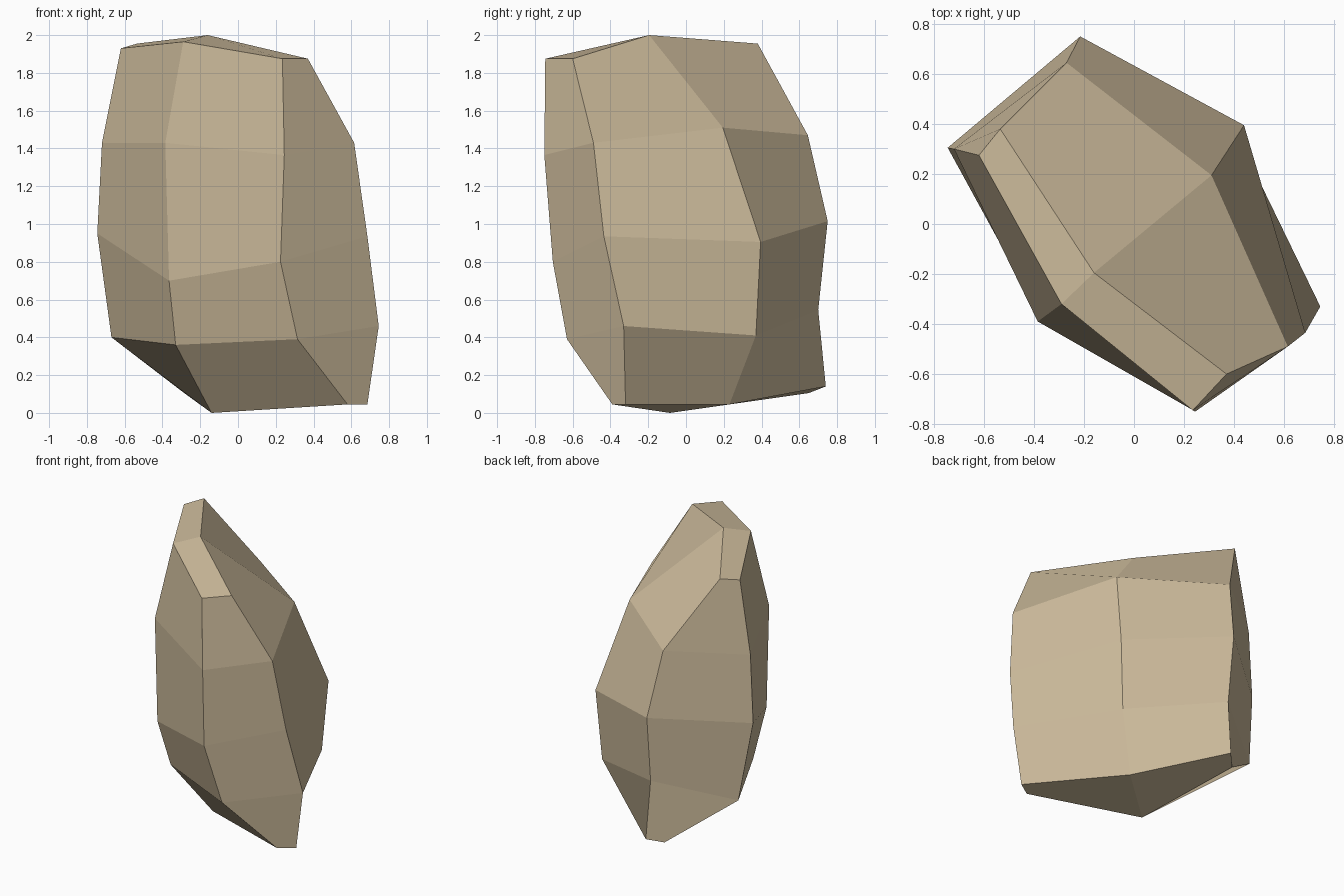
import bpy
import bmesh
from mathutils import Vector

default_cube = bpy.data.objects.get("Cube")
if default_cube:
    bpy.data.objects.remove(default_cube, do_unlink=True)


def make_material(name, colour):
    material = bpy.data.materials.new(name)
    material.use_nodes = True
    material.diffuse_color = colour
    shader = next(n for n in material.node_tree.nodes if n.type == "BSDF_PRINCIPLED")
    shader.inputs["Base Color"].default_value = colour
    shader.inputs["Roughness"].default_value = 0.9
    return material


# Six ridge lines of the boulder, each followed from the crown down to the base
front_ridge = [(.235, -.745, 1.875), (.245, -.75, 1.365), (.225, -.705, .8),
               (.315, -.63, .39), (.58, -.39, .045)]
front_side_ridge = [(.37, -.6, 1.875), (.615, -.49, 1.43), (.685, -.435, .935),
                    (.745, -.33, .46), (.685, -.32, .045)]
left_ridge = [(-.16, -.195, 2), (.31, .195, 1.51), (.44, .395, .905),
              (.405, .37, .41), (.225, .23, .045)]
back_ridge = [(-.535, .38, 1.955), (-.27, .645, 1.47), (-.215, .75, 1.015),
              (-.21, .7, .545), (-.2, .74, .14)]
back_side_ridge = [(-.62, .275, 1.93), (-.72, .3, 1.43), (-.745, .305, .95),
                   (-.67, .365, .4), (-.285, .65, .105)]
right_ridge = [(-.29, -.32, 1.965), (-.385, -.39, 1.43), (-.365, -.39, .7),
               (-.33, -.29, .36), (-.14, -.085, 0)]
ridges = [front_ridge, front_side_ridge, left_ridge,
          back_ridge, back_side_ridge, right_ridge]


def build_boulder(name, ridges, material):
    bm = bmesh.new()
    columns = [[bm.verts.new(Vector(point)) for point in ridge] for ridge in ridges]

    # Facets between each pair of neighbouring ridges
    for here, there in zip(columns, columns[1:] + columns[:1]):
        for row in range(len(here) - 1):
            bm.faces.new((here[row], here[row + 1], there[row + 1], there[row]))

    # Crown and base, each folded along the line joining the two side ridges
    for end in (0, -1):
        front, front_side, left, back, back_side, right = [c[end] for c in columns]
        bm.faces.new((front, front_side, left, right))
        bm.faces.new((right, left, back, back_side))

    bmesh.ops.recalc_face_normals(bm, faces=bm.faces)
    mesh = bpy.data.meshes.new(name)
    bm.to_mesh(mesh)
    bm.free()
    mesh.materials.append(material)
    boulder = bpy.data.objects.new(name, mesh)
    bpy.context.collection.objects.link(boulder)
    return boulder


sandstone = make_material("sandstone_tan", (.63, .515, .342, 1))
build_boulder("boulder", ridges, sandstone)
